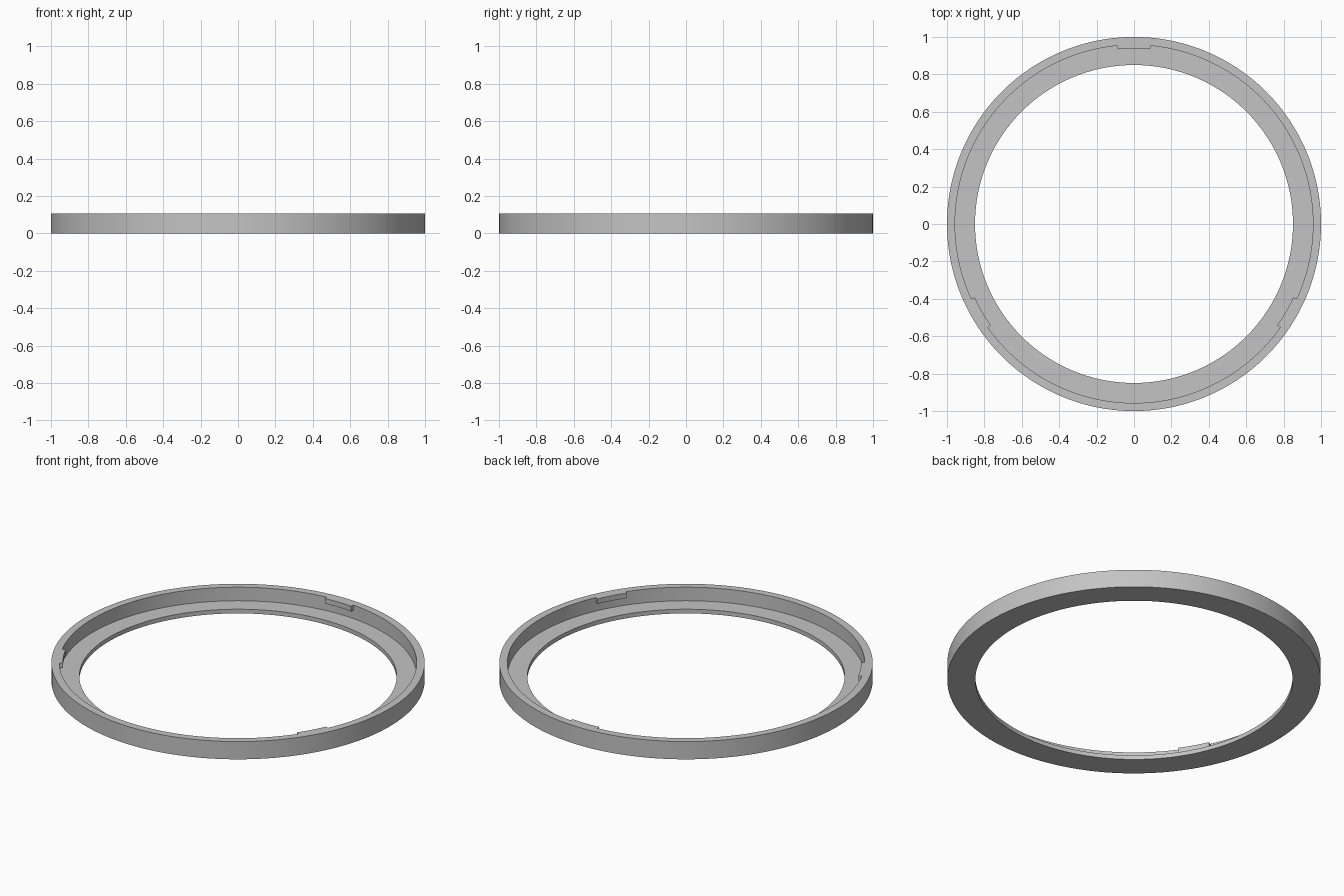
import bpy, bmesh, math

cube = bpy.data.objects.get("Cube")
if cube:
    bpy.data.objects.remove(cube, do_unlink=True)

SEGMENTS = 204
OUTER, WALL, HOLE, TAB = 1.0, 0.957, 0.85, 0.938
HEIGHT, FLOOR, TAB_BASE = 0.105, 0.025, 0.075
TAB_HALF = 3  # segments on each side of a tab's middle

grey = bpy.data.materials.new("plain_grey")
grey.use_nodes = True
colour = (0.55, 0.55, 0.55, 1)
grey.diffuse_color = colour
grey.node_tree.nodes["Principled BSDF"].inputs["Base Color"].default_value = colour

# L-shaped section swept round the axis: outer wall, rim, inner wall, floor
profile = [(OUTER, 0), (OUTER, HEIGHT), (WALL, HEIGHT),
           (WALL, TAB_BASE), (WALL, FLOOR), (HOLE, FLOOR), (HOLE, 0)]
bm = bmesh.new()
rings = []
for i in range(SEGMENTS):
    a = math.pi / 2 + math.tau * i / SEGMENTS
    rings.append([bm.verts.new((r * math.cos(a), r * math.sin(a), z))
                  for r, z in profile])

tab_faces = []
third = SEGMENTS // 3
for i in range(SEGMENTS):
    here, after = rings[i], rings[(i + 1) % SEGMENTS]
    for j in range(len(profile)):
        k = (j + 1) % len(profile)
        face = bm.faces.new((here[j], after[j], after[k], here[k]))
        # Upper inner wall around each of the three tab positions
        if j == 2 and (i + TAB_HALF) % third < 2 * TAB_HALF:
            tab_faces.append(face)

# Three locking tabs pulled inward, flush with the rim
result = bmesh.ops.extrude_face_region(bm, geom=tab_faces)
for v in result["geom"]:
    if isinstance(v, bmesh.types.BMVert):
        v.co.x *= TAB / WALL
        v.co.y *= TAB / WALL
old = [f for f in tab_faces if f.is_valid]
if old:
    bmesh.ops.delete(bm, geom=old, context="FACES_ONLY")
bmesh.ops.recalc_face_normals(bm, faces=bm.faces)

mesh = bpy.data.meshes.new("ring_with_tabs")
bm.to_mesh(mesh)
bm.free()
mesh.materials.append(grey)
ring = bpy.data.objects.new("ring_with_tabs", mesh)
bpy.context.collection.objects.link(ring)

bpy.ops.object.select_all(action="DESELECT")
ring.select_set(True)
bpy.context.view_layer.objects.active = ring
bpy.ops.object.shade_smooth_by_angle(angle=math.radians(30))
